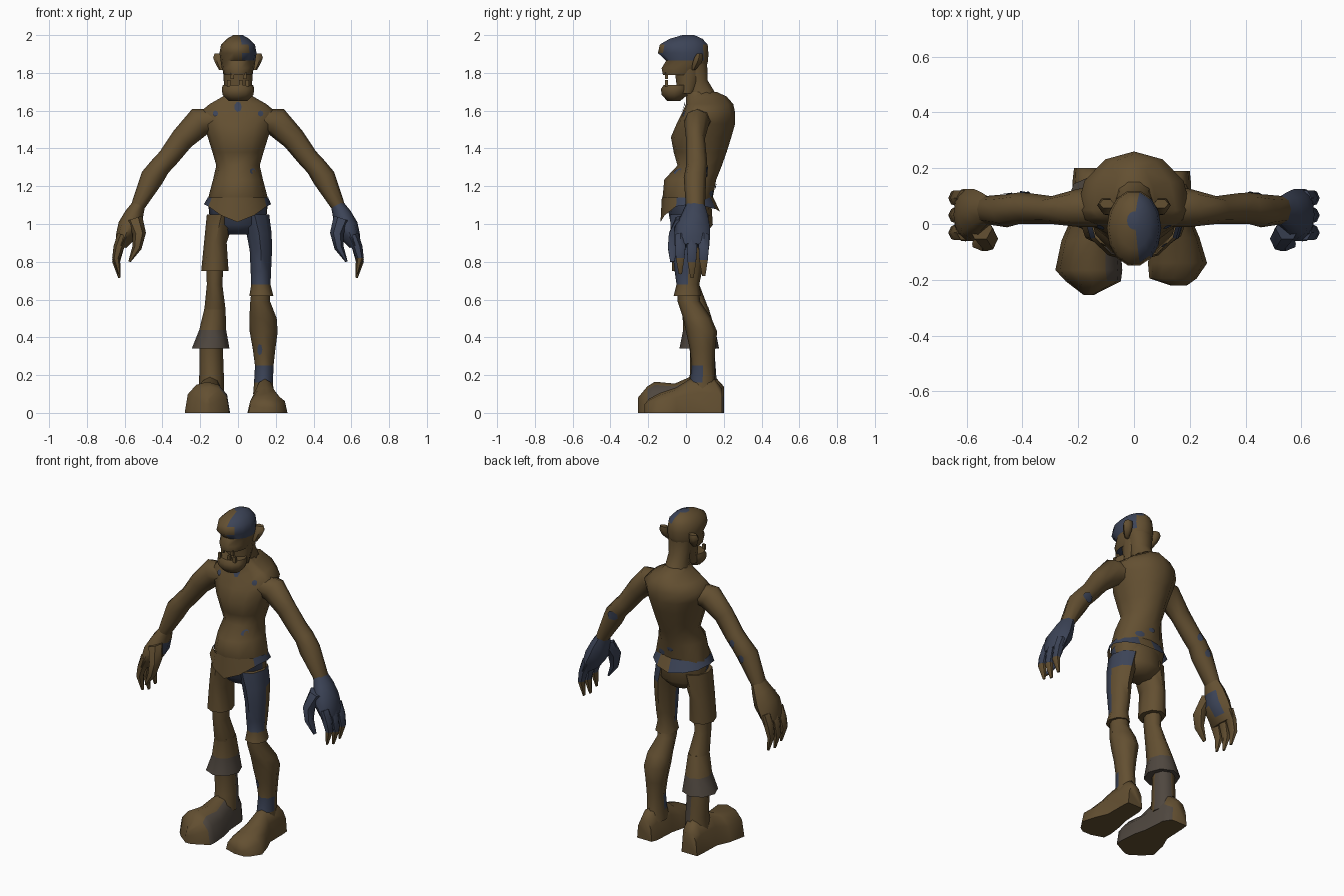
import bpy, bmesh, math
from mathutils import Vector
from mathutils.bvhtree import BVHTree

if "Cube" in bpy.data.objects:
    bpy.data.objects.remove(bpy.data.objects["Cube"])


def material(name, rgb):
    m = bpy.data.materials.new(name)
    m.use_nodes = True
    m.diffuse_color = (*rgb, 1)
    m.node_tree.nodes["Principled BSDF"].inputs["Base Color"].default_value = (*rgb, 1)
    return m


MATS = [material("brown skin", (0.125, 0.079, 0.031)),
        material("slate blue", (0.045, 0.057, 0.095)),
        material("grey cloth", (0.078, 0.063, 0.05))]
BROWN, BLUE, GREY = range(3)
made = []


def finish(name, bm, rule):
    """Turn a bmesh into an object; rule(center, normal) picks the colour."""
    bmesh.ops.recalc_face_normals(bm, faces=bm.faces)
    for f in bm.faces:
        f.material_index = rule(f.calc_center_median(), f.normal) if callable(rule) else rule
    me = bpy.data.meshes.new(name)
    bm.to_mesh(me)
    bm.free()
    for m in MATS:
        me.materials.append(m)
    ob = bpy.data.objects.new(name, me)
    bpy.context.collection.objects.link(ob)
    made.append(ob)
    return ob


def loft(name, rings, rule=BROWN, caps=True):
    bm = bmesh.new()
    rows = [[bm.verts.new(p) for p in ring] for ring in rings]
    for a, b in zip(rows, rows[1:]):
        for i in range(len(a)):
            j = (i + 1) % len(a)
            bm.faces.new((a[i], a[j], b[j], b[i]))
    if caps:
        bm.faces.new(rows[0])
        bm.faces.new(rows[-1])
    return finish(name, bm, rule)


def circle(n):
    return [(math.cos(2 * math.pi * i / n), math.sin(2 * math.pi * i / n)) for i in range(n)]


def oval(z, x0, x1, yf, yb, n=8, mid=None):
    """Level ring from its left, right, front and back limits."""
    mid = (yf + yb) / 2 if mid is None else mid
    return [Vector(((x0 + x1) / 2 + c * (x1 - x0) / 2,
                    mid + s * (yb - mid if s > 0 else mid - yf), z)) for c, s in circle(n)]


def stack(name, rows, rule=BROWN, n=8):
    return loft(name, [oval(*r, n=n) for r in rows], rule)


def body(name, rows, rule=BROWN, mid=None, n=12):
    return loft(name, [oval(z, -w, w, f, b, n, mid) for z, w, f, b in rows], rule)


def limb(name, side, path, rule=BROWN, n=8):
    """Rings square to a path in the x-z plane: x, z, radius, front, back."""
    rings = []
    for i, (x, z, r, yf, yb) in enumerate(path):
        a, b = path[max(i - 1, 0)], path[min(i + 1, len(path) - 1)]
        t = Vector((b[0] - a[0], b[1] - a[1])).normalized()
        rings.append([Vector((side * (x - t.y * r * c), (yf + yb) / 2 + s * (yb - yf) / 2,
                              z + t.x * r * c)) for c, s in circle(n)])
    return loft(name, rings, rule)


def foot(name, rows, rule=BROWN):
    """Flat-soled rings along y: y, inner and outer x, height."""
    rings = []
    for y, x0, x1, h in rows:
        rings.append([Vector(((x0 + x1) / 2 + (x1 - x0) / 2 * c, y, h * max(s, 0) ** 0.75))
                      for c, s in circle(12) if s > -0.1])
    return loft(name, rings, rule)


def box(name, x, y, z, sx, sy, sz):
    bm = bmesh.new()
    bmesh.ops.create_cube(bm, size=1)
    for v in bm.verts:
        v.co = Vector((x + v.co.x * sx, y + v.co.y * sy, z + v.co.z * sz))
    finish(name, bm, BROWN)


def patch(name, target, x, z, w, h, front=True):
    """Thin stain laid on the front or back of a part."""
    me = target.data
    tree = BVHTree.FromPolygons([v.co for v in me.vertices], [p.vertices for p in me.polygons])
    way = Vector((0, 1 if front else -1, 0))
    hits = []
    for c, s in [(0, 0)] + circle(7):
        hit = tree.ray_cast(Vector((x + c * w, 0, z + s * h)) - way * 2, way)[0]
        if hit is None:
            return
        hits.append(hit - way * 0.006)
    bm = bmesh.new()
    vs = [bm.verts.new(p) for p in hits]
    for i in range(1, 8):
        bm.faces.new((vs[0], vs[i], vs[i % 7 + 1]))
    finish(name, bm, BLUE)


# Torso with hunched back
torso = body("torso", [
    (1.03, .15, -.08, .12), (1.13, .16, -.125, .14), (1.235, .132, -.115, .16),
    (1.31, .115, -.045, .19), (1.38, .135, -.065, .215), (1.46, .16, -.08, .24),
    (1.53, .185, -.05, .26), (1.59, .205, -.02, .26), (1.635, .15, 0, .25),
    (1.675, .08, .0, .215), (1.70, .066, .01, .16)], mid=0.05)
body("neck", [(1.63, .075, 0, .2), (1.7, .066, .0, .155), (1.76, .064, .0, .118),
              (1.85, .075, -.02, .115)], n=10)

# Head: skull, open jaw, ears and teeth
def skull_colour(c, n):
    scalp = c.x > 0 and c.y > -.115 and (c.z > 1.955 or (c.z > 1.88 and n.y < .6))
    return BLUE if scalp or c.z < 1.8 else BROWN


body("skull", [
    (1.79, .072, -.125, .07), (1.825, .086, -.132, .11), (1.865, .092, -.108, .12),
    (1.905, .098, -.152, .122), (1.95, .09, -.142, .118), (1.98, .06, -.09, .09),
    (2.0, .025, -.02, .045)], skull_colour, n=14)
body("throat", [(1.69, .07, -.05, .05), (1.75, .075, -.055, .08), (1.82, .08, -.065, .1)], n=10)
body("jaw", [(1.652, .05, -.1, -.03), (1.685, .082, -.13, .01), (1.715, .086, -.132, .02),
             (1.737, .08, -.118, .02)], n=12)
for s, side in ((1, "left"), (-1, "right")):
    ear = [(1.815, .07, .1, .03, .05), (1.85, .07, .12, .03, .085),
           (1.88, .07, .132, .04, .095), (1.902, .07, .124, .055, .09)]
    stack(side + "_ear", [(z, *sorted((s * a, s * b)), f, k) for z, a, b, f, k in ear], n=6)
for i, (x, z) in enumerate(((-.05, 1.745), (.015, 1.745), (.05, 1.745), (-.03, 1.785), (.035, 1.785))):
    box("tooth_%d" % (i + 1), x, -.103, z, .018, .014, .034)

# Arms, hands, fingers and thumbs
arms = []
for s, side in ((1, "left"), (-1, "right")):
    if s > 0:
        tint = lambda c, n: BLUE if c.z > .8 else BROWN
    else:
        tint = lambda c, n: BLUE if n.x > .7 and .9 < c.z < 1.0 and c.y > 0 else BROWN
    arms.append(limb(side + "_arm", s, [
        (.12, 1.55, .06, -.01, .14), (.205, 1.54, .078, -.01, .125), (.295, 1.45, .063, 0, .1),
        (.37, 1.35, .055, 0, .11), (.412, 1.305, .055, 0, .113), (.455, 1.245, .062, -.012, .107),
        (.535, 1.085, .035, 0, .1)]))
    limb(side + "_hand", s, [
        (.522, 1.11, .033, .002, .098), (.55, 1.05, .05, -.025, .115),
        (.575, .985, .062, -.06, .126), (.605, .92, .046, -.062, .126),
        (.62, .885, .03, -.06, .124)], tint)
    for i, (y, drop) in enumerate(((-.03, .02), (.032, 0), (.094, .01))):
        limb("%s_finger_%d" % (side, i + 1), s, [
            (.605, .94, .034, y - .031, y + .031), (.632, .875, .028, y - .031, y + .031),
            (.645, .80 + drop, .021, y - .027, y + .025),
            (.628, .715 + drop, .006, y - .01, y + .01)], tint, n=6)
    limb(side + "_thumb", s, [
        (.55, 1.03, .045, -.06, .03), (.523, .95, .036, -.096, -.01),
        (.535, .875, .025, -.1, -.04), (.575, .8, .006, -.085, -.06)], tint, n=6)
patch("left_forearm_stain", arms[0], .425, 1.275, .035, .03, False)
patch("right_forearm_stain", arms[1], -.45, 1.24, .02, .025, False)
patch("right_elbow_stain", arms[1], -.39, 1.32, .02, .025, False)

# Pelvis and the ragged hem hanging over it
body("pelvis", [(.945, .08, -.03, .1), (.995, .143, -.08, .142), (1.1, .155, -.1, .135)],
     lambda c, n: BLUE if n.y < -.1 else BROWN)
top = oval(1.14, -.16, .16, -.128, .145, 12, .03)
low = oval(1.085, -.18, .175, -.135, .18, 12, .03)
for p, (c, s) in zip(low, circle(12)):
    p.z -= .075 * max(-s, 0) ** 3 - .02 * abs(c) + .02 * max(s, 0)
loft("ragged_hem", [top, low],
     lambda c, n: BLUE if (abs(c.x) > .1 and c.y > -.08) or (c.y > .08 and c.x < .02) else BROWN,
     caps=False)

# Shorts, one leg longer than the other
stack("left_shorts_leg", [
    (1.05, .01, .165, -.085, .12), (.95, .045, .178, -.08, .115), (.86, .062, .18, -.072, .1),
    (.75, .067, .175, -.06, .085), (.68, .07, .172, -.05, .07), (.62, .06, .187, -.065, .08)],
    lambda c, n: BLUE if c.z > .68 and (n.y < 0 or (c.z > .95 and n.x > .2)) else BROWN)
stack("right_shorts_leg", [
    (1.05, -.165, -.01, -.085, .12), (.9, -.18, -.06, -.075, .105), (.75, -.195, -.05, -.075, .095)])

# Lower legs, sock and torn trouser cuff
shin = stack("left_lower_leg", [
    (.68, .075, .168, -.045, .065), (.59, .065, .17, -.045, .075), (.5, .06, .205, -.015, .135),
    (.43, .062, .21, 0, .165), (.34, .078, .198, .02, .155), (.25, .09, .188, .03, .15),
    (.16, .085, .185, .02, .156), (.1, .08, .19, .0, .17)],
    lambda c, n: BLUE if .16 < c.z < .25 and n.y < 0 else BROWN)
stack("right_lower_leg", [
    (.82, -.17, -.075, -.045, .07), (.68, -.165, -.083, -.045, .07), (.55, -.178, -.066, -.02, .12),
    (.45, -.19, -.07, 0, .15), (.34, -.205, -.08, .02, .15), (.2, -.205, -.075, .02, .16),
    (.1, -.21, -.075, 0, .17)],
    lambda c, n: GREY if c.z < .34 and n.x > .3 and n.y > .1 else BROWN)
stack("right_trouser_cuff", [
    (.56, -.176, -.066, -.02, .118), (.44, -.205, -.063, -.015, .155), (.34, -.245, -.045, -.035, .175)],
    lambda c, n: GREY if c.z < .44 else BROWN)

# Feet
foot("left_foot", [
    (.19, .1, .2, .13), (.15, .087, .204, .18), (.02, .08, .205, .18), (-.05, .062, .235, .135),
    (-.14, .05, .262, .105), (-.195, .055, .225, .075), (-.22, .13, .19, .045)])
foot("right_foot", [
    (.2, -.215, -.11, .14), (.155, -.22, -.08, .19), (.02, -.225, -.07, .19), (-.06, -.26, -.05, .155),
    (-.165, -.282, -.042, .165), (-.205, -.245, -.047, .14), (-.255, -.18, -.145, .08)],
    lambda c, n: GREY if n.x > .6 and c.x > -.1 else BROWN)

# Stains on the skin
for name, x, z, w, h, front in (
        ("left_chest", .12, 1.585, .015, .016, True), ("right_chest", -.12, 1.585, .015, .016, True),
        ("collar", 0, 1.62, .02, .028, True), ("rib", .078, 1.28, .016, .016, True),
        ("shoulder", .105, 1.64, .02, .018, False),
        ("spine", .0, 1.2, .022, .013, False), ("hip", .07, 1.16, .028, .018, False)):
    patch(name + "_stain", torso, x, z, w, h, front)
patch("shin_stain", shin, .115, .335, .014, .03)

# Smooth the rounded parts, keep the hard edges
bpy.ops.object.select_all(action="DESELECT")
for ob in made:
    ob.select_set(True)
bpy.context.view_layer.objects.active = torso
bpy.ops.object.shade_smooth_by_angle(angle=math.radians(58))
